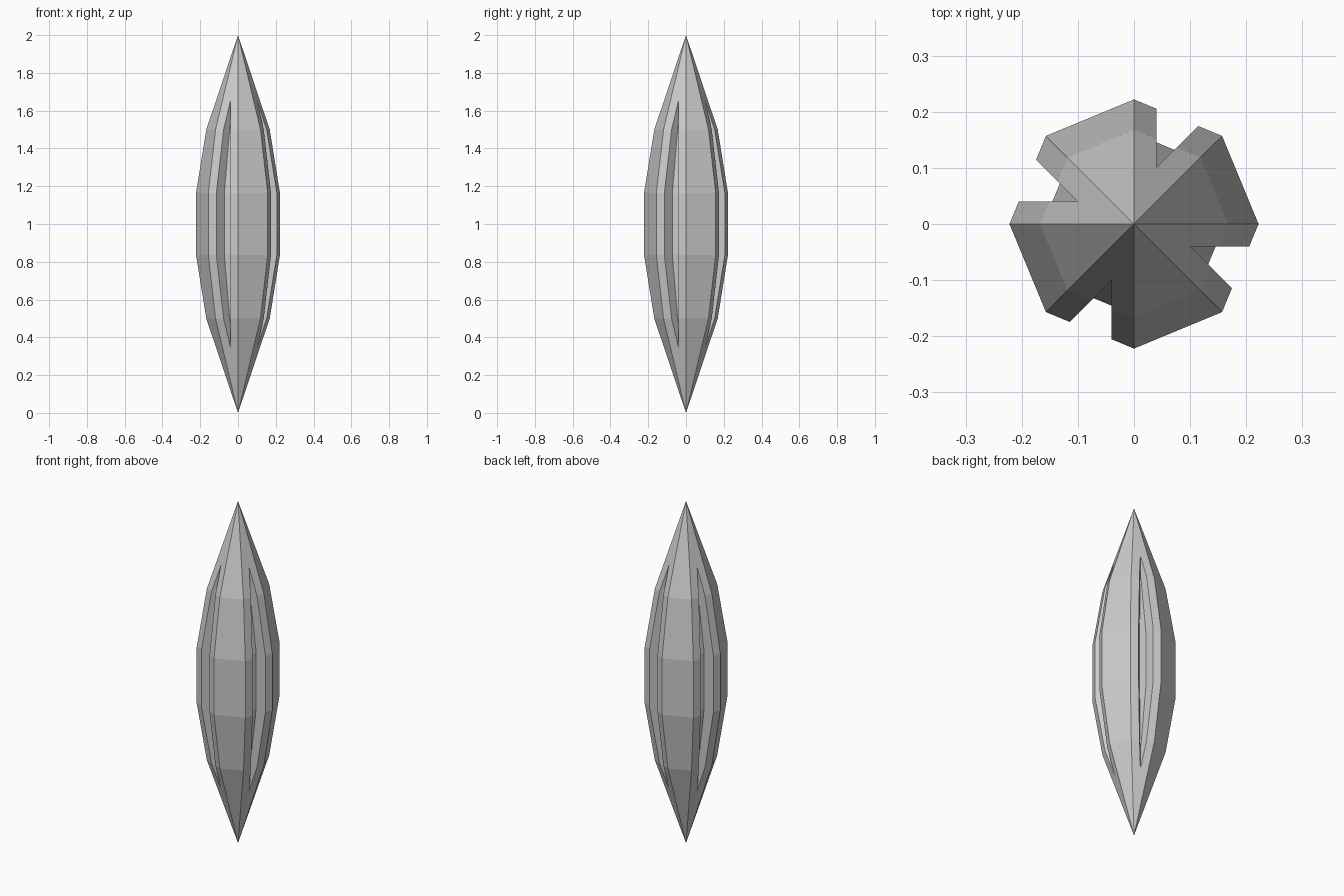
import bpy, bmesh, math
from mathutils import Matrix

cube = bpy.data.objects.get("Cube")
if cube:
    bpy.data.objects.remove(cube, do_unlink=True)

grey = bpy.data.materials.new("plain_grey")
grey.use_nodes = True
colour = (0.6, 0.6, 0.6, 1)
grey.diffuse_color = colour
grey.node_tree.nodes["Principled BSDF"].inputs["Base Color"].default_value = colour

SIDES = 8
RINGS = [(0.5, 0.168), (0.835, 0.222), (1.165, 0.222), (1.5, 0.168)]


def add_object(name, bm):
    bmesh.ops.recalc_face_normals(bm, faces=bm.faces)
    mesh = bpy.data.meshes.new(name)
    bm.to_mesh(mesh)
    bm.free()
    mesh.materials.append(grey)
    obj = bpy.data.objects.new(name, mesh)
    bpy.context.collection.objects.link(obj)
    return obj


def spindle(name, scale):
    """Eight-sided solid with a point at each end."""
    bm = bmesh.new()
    rings = [[bm.verts.new((scale * r * math.cos(math.tau * i / SIDES),
                            scale * r * math.sin(math.tau * i / SIDES), z))
              for i in range(SIDES)] for z, r in RINGS]
    bottom, top = bm.verts.new((0, 0, 0)), bm.verts.new((0, 0, 2))
    for i in range(SIDES):
        j = (i + 1) % SIDES
        bm.faces.new((bottom, rings[0][j], rings[0][i]))
        bm.faces.new((top, rings[-1][i], rings[-1][j]))
        for low, high in zip(rings, rings[1:]):
            bm.faces.new((low[i], low[j], high[j], high[i]))
    return add_object(name, bm)


shell = spindle("outer_shell", 1)
spindle("inner_core", 0.73)

# Four upright wedges, one per quarter turn, cut the grooves
bm = bmesh.new()
for k in range(4):
    turn = Matrix.Rotation(k * math.pi / 2, 3, "Z")
    outline = [(0.04, 0.1), (0.34, 0.4), (0.04, 0.4)]
    low, high = [[bm.verts.new(turn @ Matrix.Identity(3) @ bm_point)
                  for bm_point in [Matrix.Translation((x, y, z)).translation
                                   for x, y in outline]] for z in (-0.1, 2.1)]
    bm.faces.new(low)
    bm.faces.new(high)
    for i in range(3):
        j = (i + 1) % 3
        bm.faces.new((low[i], low[j], high[j], high[i]))
cutter = add_object("groove_cutter", bm)
cutter.hide_render = True
cutter.hide_viewport = True

cut = shell.modifiers.new("grooves", "BOOLEAN")
cut.operation = "DIFFERENCE"
cut.solver = "EXACT"
cut.object = cutter
